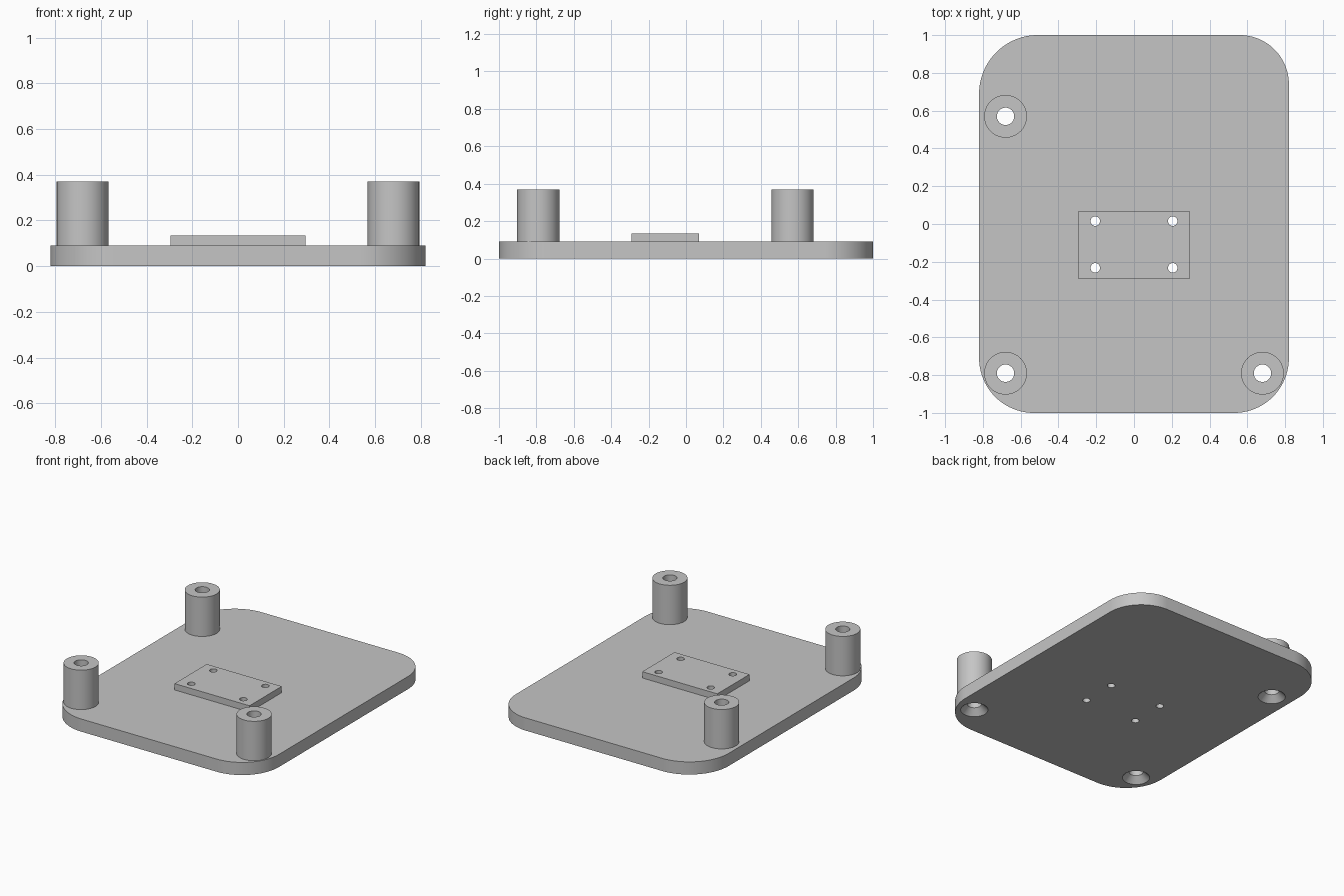
import bpy, bmesh
from math import cos, sin, pi, radians

default = bpy.data.objects.get("Cube")
if default:
    bpy.data.objects.remove(default)

grey = bpy.data.materials.new("plain grey")
grey.use_nodes = True
GREY = (0.56, 0.56, 0.56, 1)
grey.diffuse_color = GREY
grey.node_tree.nodes["Principled BSDF"].inputs["Base Color"].default_value = GREY

HALF_X, HALF_Y = 0.82, 1.0
PLATE_TOP, PAD_TOP, POST_TOP = 0.09, 0.135, 0.37
POST_R, BORE_R, SINK_R, SCREW_R = 0.113, 0.046, 0.088, 0.025
POSTS = [(-0.68, 0.57), (-0.68, -0.79), (0.68, -0.79)]
SCREWS = [(x, y) for x in (-0.205, 0.205) for y in (0.015, -0.232)]


def finish(bm, name):
    bmesh.ops.recalc_face_normals(bm, faces=bm.faces)
    mesh = bpy.data.meshes.new(name)
    bm.to_mesh(mesh)
    bm.free()
    mesh.materials.append(grey)
    obj = bpy.data.objects.new(name, mesh)
    bpy.context.collection.objects.link(obj)
    return obj


def activate(obj):
    bpy.ops.object.select_all(action='DESELECT')
    obj.select_set(True)
    bpy.context.view_layer.objects.active = obj


def smooth(obj):
    activate(obj)
    bpy.ops.object.shade_smooth_by_angle(angle=radians(30))


def prism(name, outline, bottom, top):
    bm = bmesh.new()
    base = bm.faces.new([bm.verts.new((x, y, bottom)) for x, y in outline])
    up = bmesh.ops.extrude_face_region(bm, geom=[base], use_keep_orig=True)["geom"]
    for v in up:
        if isinstance(v, bmesh.types.BMVert):
            v.co.z = top
    return finish(bm, name)


def lathe(bm, profile, centre, closed, steps=64):
    """Turn a (radius, height) profile; open profiles get flat end caps."""
    rings = [[bm.verts.new((centre[0] + r * cos(2 * pi * i / steps),
                            centre[1] + r * sin(2 * pi * i / steps), z))
              for i in range(steps)] for r, z in profile]
    pairs = list(zip(rings, rings[1:]))
    if closed:
        pairs.append((rings[-1], rings[0]))
    else:
        bm.faces.new(rings[0])
        bm.faces.new(rings[-1])
    for a, b in pairs:
        for i in range(steps):
            j = (i + 1) % steps
            bm.faces.new((a[i], a[j], b[j], b[i]))


def cut(obj, cutter):
    mod = obj.modifiers.new("holes", 'BOOLEAN')
    mod.operation, mod.solver, mod.object = 'DIFFERENCE', 'EXACT', cutter
    activate(obj)
    bpy.ops.object.modifier_apply(modifier=mod.name)


# Base plate outline: each corner has its own radius
outline = []
corners = [(1, 1, 0.26), (-1, 1, 0.31), (-1, -1, 0.29), (1, -1, 0.29)]
for quarter, (sx, sy, r) in enumerate(corners):
    for i in range(25):
        a = (quarter + i / 24) * pi / 2
        outline.append((sx * (HALF_X - r) + r * cos(a), sy * (HALF_Y - r) + r * sin(a)))
plate = prism("base_plate", outline, 0, PLATE_TOP)

# Raised mounting pad
pad = prism("mounting_pad", [(-0.295, -0.292), (0.295, -0.292), (0.295, 0.07), (-0.295, 0.07)],
            PLATE_TOP, PAD_TOP)

# Screw holes through pad and plate, countersunk bores under the posts
bm = bmesh.new()
for c in SCREWS:
    lathe(bm, [(SCREW_R, -0.05), (SCREW_R, 0.3)], c, False, 32)
for c in POSTS:
    lathe(bm, [(SINK_R + 0.02, -0.02), (BORE_R, SINK_R - BORE_R), (BORE_R, 0.5)], c, False)
cutter = finish(bm, "hole_cutter")
cutter.hide_render = True
for part in (plate, pad):
    cut(part, cutter)
    smooth(part)
bpy.data.objects.remove(cutter)

# Hollow standoff posts
for name, c in zip(("back_right_post", "front_right_post", "front_left_post"), POSTS):
    bm = bmesh.new()
    lathe(bm, [(BORE_R, PLATE_TOP), (POST_R, PLATE_TOP), (POST_R, POST_TOP), (BORE_R, POST_TOP)], c, True)
    smooth(finish(bm, name))
